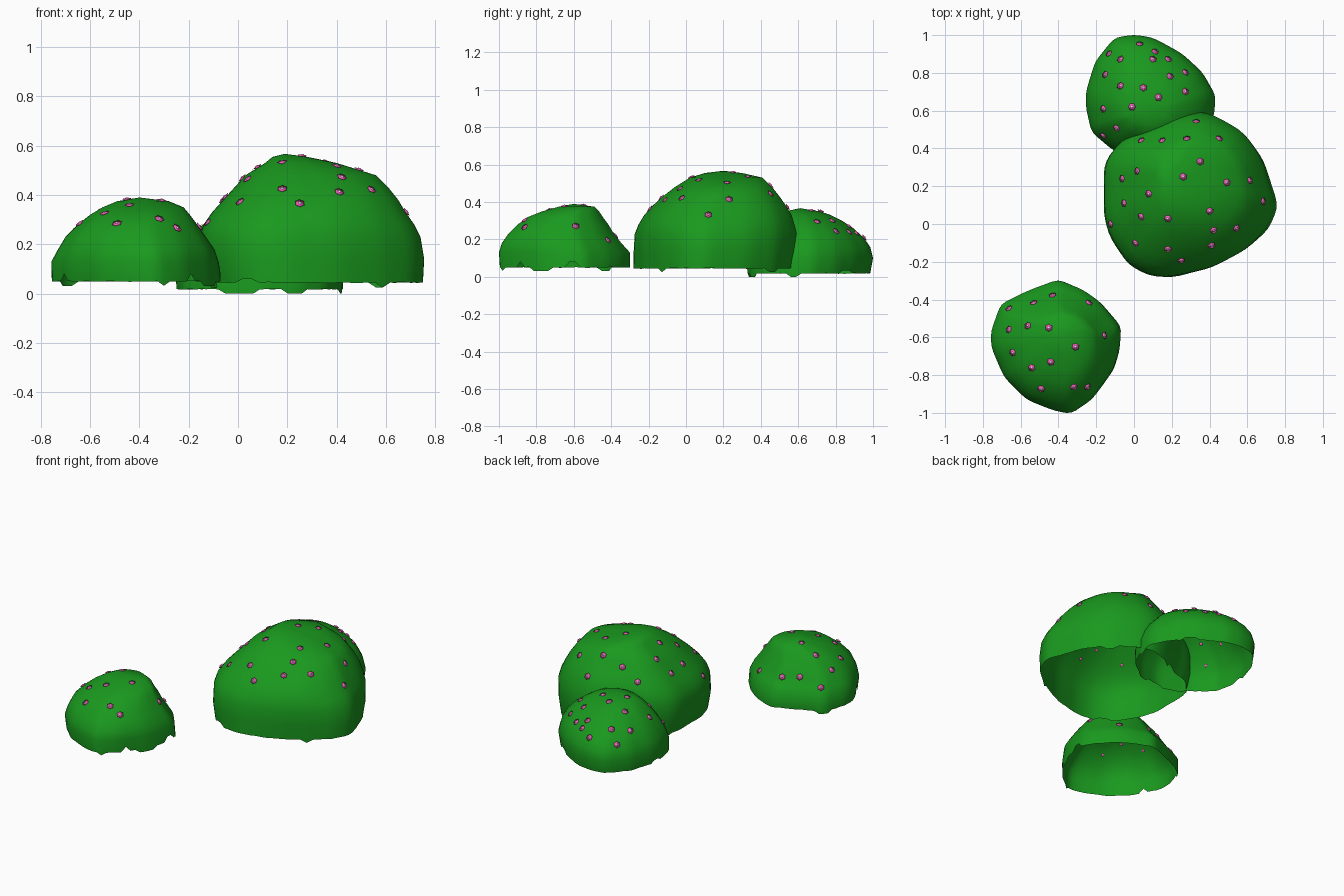
import bpy, bmesh, math, random
from mathutils import Vector, Matrix
from mathutils.bvhtree import BVHTree

if "Cube" in bpy.data.objects:
    bpy.data.objects.remove(bpy.data.objects["Cube"])

random.seed(4)


def material(name, rgb):
    m = bpy.data.materials.new(name)
    m.diffuse_color = (*rgb, 1)
    m.use_nodes = True
    m.node_tree.nodes["Principled BSDF"].inputs["Base Color"].default_value = m.diffuse_color
    return m


LEAF = material("leaf_green", (0.01, 0.32, 0.013))
PETAL = material("petal_pink", (0.95, 0.12, 0.55))
HEART = material("flower_heart", (1, 0.8, 0.9))


def finish(bm, name, mat):
    me = bpy.data.meshes.new(name)
    bm.to_mesh(me)
    bm.free()
    ob = bpy.data.objects.new(name, me)
    bpy.context.collection.objects.link(ob)
    me.materials.append(mat)
    for p in me.polygons:
        p.use_smooth = True
    return ob


def resample(points, n):
    """Evenly spaced, slightly rounded closed outline, scaled to a unit box."""
    pts = [Vector(p) for p in points]
    segs = list(zip(pts, pts[1:] + pts[:1]))
    lens = [(b - a).length for a, b in segs]
    out = []
    for k in range(n):
        d = sum(lens) * k / n
        for (a, b), l in zip(segs, lens):
            if d <= l:
                out.append(a.lerp(b, d / l))
                break
            d -= l
    out = [(out[i - 1] + out[i] * 2 + out[(i + 1) % n]) / 4 for i in range(n)]
    x0, x1 = min(p.x for p in out), max(p.x for p in out)
    y0, y1 = min(p.y for p in out), max(p.y for p in out)
    return [((p.x - x0) / (x1 - x0), (p.y - y0) / (y1 - y0)) for p in out]


def fuller(u, v, t):
    """Blend a unit-box outline point towards a rounded square."""
    x, y = u * 2 - 1, v * 2 - 1
    s = 1 / (abs(x) ** 2.7 + abs(y) ** 2.7) ** (1 / 2.7)
    s = 1 + (s - 1) * t
    return (x * s + 1) / 2, (y * s + 1) / 2


def flower_disc(bm, base, radius, height, scallop):
    """Low double cone with a scalloped rim."""
    top = bm.verts.new(base @ Vector((0, 0, height)))
    bottom = bm.verts.new(base @ Vector((0, 0, -height)))
    rim = []
    for k in range(12):
        a, r = k * math.pi / 6, radius * (1 if k % 2 else scallop)
        rim.append(bm.verts.new(base @ Vector((r * math.cos(a), r * math.sin(a), height * 0.5))))
    for k in range(12):
        bm.faces.new((rim[k], rim[(k + 1) % 12], top))
        bm.faces.new((rim[(k + 1) % 12], rim[k], bottom))


def bush(name, outline, levels, apex, low, full, flowers, n=72):
    # Leafy shell: open dome lofted through rings, ragged at the bottom
    unit = resample(outline, n)
    bm = bmesh.new()
    rings = []
    for k, (z, x0, x1, y0, y1) in enumerate(levels):
        t = full * min(1, k / 4)
        ring = []
        for u, v in unit:
            u, v = fuller(u, v, t)
            ring.append(bm.verts.new((x0 + u * (x1 - x0), y0 + v * (y1 - y0), z)))
        if k == 0:
            for i in range(n):
                ring[i].co.z += random.uniform(-0.002, 0.002)
            for _ in range(7):
                s, w = random.randrange(n), random.choice((1, 2, 3))
                dz = random.choice((0.03, 0.015, low, low))
                for j in range(w):
                    ring[(s + j) % n].co.z = z + dz
        rings.append(ring)
    for a, b in zip(rings, rings[1:]):
        for i in range(n):
            j = (i + 1) % n
            bm.faces.new((a[i], a[j], b[j], b[i]))
    tip = bm.verts.new(apex)
    for i in range(n):
        bm.faces.new((rings[-1][i], rings[-1][(i + 1) % n], tip))
    bmesh.ops.recalc_face_normals(bm, faces=bm.faces)
    bm.normal_update()
    if tip.normal.z < 0:
        bmesh.ops.reverse_faces(bm, faces=bm.faces)
    tree = BVHTree.FromBMesh(bm)
    finish(bm, name, LEAF)

    # Flowers: scalloped petals around a heart, laid on the shell
    petals, hearts = bmesh.new(), bmesh.new()
    for x, y in flowers:
        loc, nor, _, _ = tree.ray_cast(Vector((x, y, 2)), Vector((0, 0, -1)))
        if loc is None:
            continue
        if nor.z < 0:
            nor = -nor
        base = Matrix.Translation(loc + nor * 0.002) @ nor.to_track_quat('Z', 'Y').to_matrix().to_4x4()
        flower_disc(petals, base, 0.021, 0.007, 0.8)
        flower_disc(hearts, base @ Matrix.Translation((0, 0, 0.005)), 0.007, 0.004, 1)
    finish(petals, name + "_petals", PETAL)
    finish(hearts, name + "_flower_hearts", HEART)


# Large bush
bush("large_bush",
     [(-.16, .3), (-.14, .36), (-.05, .45), (.05, .47), (.22, .57), (.33, .6), (.42, .575), (.57, .48),
      (.67, .34), (.755, .1), (.7, -.02), (.58, -.12), (.4, -.22), (.2, -.275), (.08, -.27), (-.03, -.21),
      (-.13, -.06), (-.16, .05)],
     [(.045, -.14, .75, -.28, .575), (.14, -.16, .755, -.28, .59), (.23, -.155, .74, -.275, .592),
      (.28, -.14, .715, -.255, .58), (.33, -.105, .68, -.225, .565), (.38, -.06, .65, -.18, .535),
      (.43, -.015, .61, -.125, .50), (.48, .03, .56, -.06, .46), (.53, .11, .40, .02, .41),
      (.555, .14, .28, .1, .3)],
     (.19, .2, .567), -.02, .4,
     [(.33, .54), (.04, .44), (.15, .44), (.28, .45), (.45, .45), (.35, .33), (.02, .28), (-.06, .24),
      (.26, .25), (.49, .22), (.61, .23), (.08, .16), (-.05, .11), (.04, .04), (.18, .03), (.4, .07),
      (.68, .12), (-.12, 0), (.01, -.1), (.18, -.13), (.25, -.19), (.41, -.11), (.42, -.03), (.54, -.02)])

# Front left bush
bush("front_bush",
     [(-.40, -.29), (-.27, -.345), (-.18, -.41), (-.07, -.54), (-.08, -.67), (-.11, -.77), (-.22, -.92),
      (-.33, -1), (-.42, -.98), (-.56, -.92), (-.68, -.8), (-.75, -.65), (-.755, -.57), (-.7, -.42),
      (-.55, -.35)],
     [(.05, -.755, -.07, -.995, -.3), (.13, -.757, -.078, -1, -.3), (.18, -.73, -.095, -.985, -.345),
      (.23, -.70, -.13, -.95, -.385), (.28, -.65, -.165, -.90, -.415), (.32, -.60, -.195, -.845, -.445),
      (.35, -.55, -.22, -.77, -.465), (.375, -.49, -.28, -.68, -.49)],
     (-.4, -.6, .39), -.018, .35,
     [(-.43, -.38), (-.53, -.42), (-.66, -.45), (-.24, -.42), (-.66, -.56), (-.56, -.54), (-.45, -.55),
      (-.16, -.59), (-.31, -.65), (-.64, -.68), (-.44, -.73), (-.54, -.76), (-.49, -.87), (-.32, -.86),
      (-.25, -.86)])

# Back bush
bush("back_bush",
     [(0, 1), (.1, .985), (.25, .9), (.36, .8), (.43, .68), (.42, .57), (.36, .44), (.25, .36), (.1, .33),
      (-.1, .39), (-.22, .49), (-.25, .62), (-.25, .7), (-.2, .86), (-.1, .985)],
     [(.018, -.25, .425, .33, .985), (.1, -.255, .43, .33, 1), (.16, -.235, .41, .35, .985),
      (.21, -.205, .38, .38, .95), (.26, -.165, .335, .42, .895), (.30, -.12, .28, .455, .835),
      (.33, -.08, .23, .49, .775), (.35, -.04, .18, .53, .715)],
     (.06, .61, .367), -.018, .15,
     [(.03, .95), (.11, .91), (-.13, .9), (-.07, .87), (.1, .87), (.18, .87), (-.15, .79), (.19, .78),
      (.27, .8), (-.07, .73), (.05, .72), (.13, .67), (.27, .7), (-.01, .62), (-.16, .61), (-.09, .51),
      (-.16, .47)])
